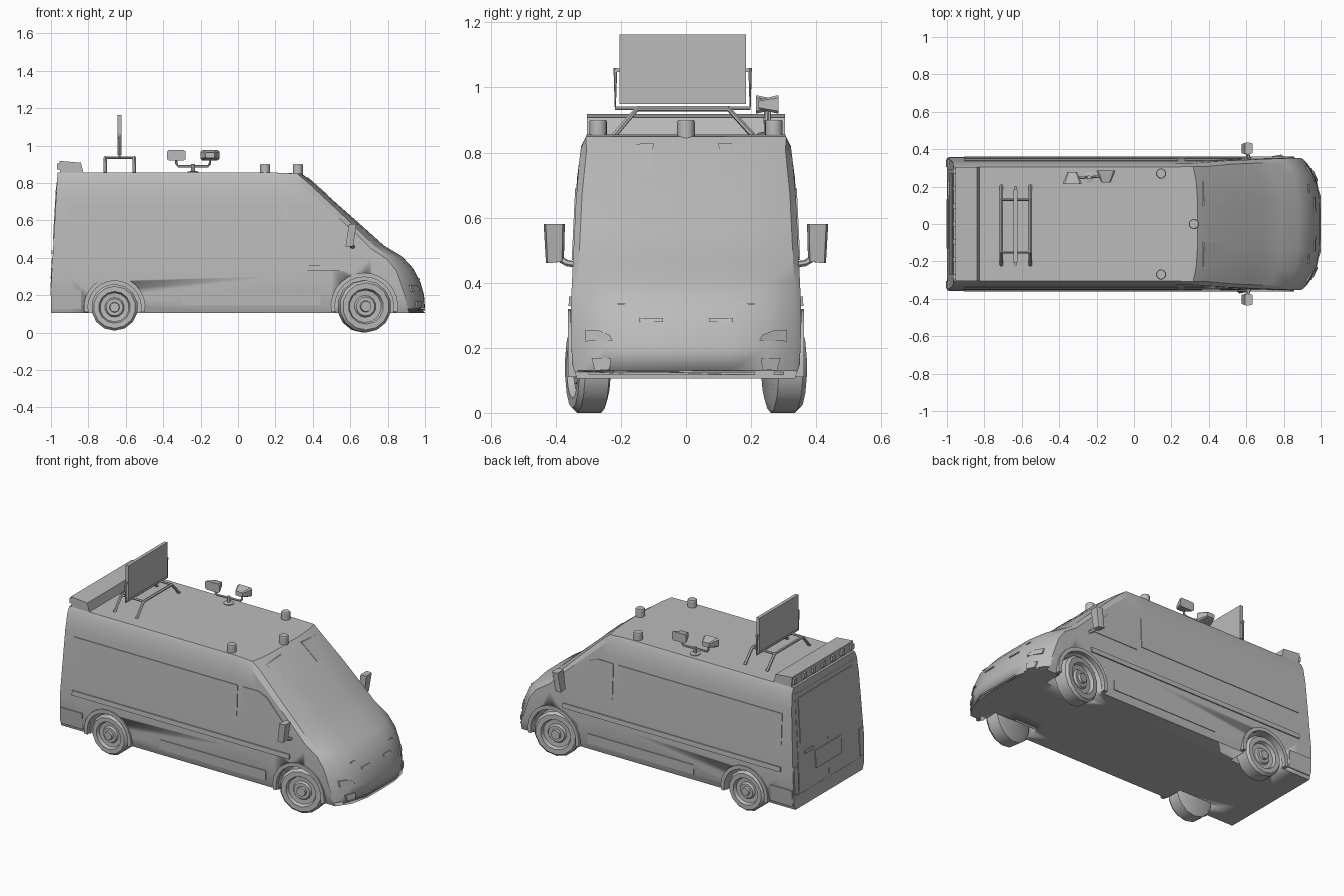
import bpy, bmesh, math
from mathutils import Vector, Matrix

cube = bpy.data.objects.get("Cube")
if cube:
    bpy.data.objects.remove(cube)

grey = bpy.data.materials.new("plain_grey")
grey.use_nodes = True
grey.diffuse_color = (0.5, 0.5, 0.5, 1)
grey.node_tree.nodes["Principled BSDF"].inputs["Base Color"].default_value = (0.5, 0.5, 0.5, 1)


def finish(bm, name, angle=30):
    bmesh.ops.recalc_face_normals(bm, faces=bm.faces)
    mesh = bpy.data.meshes.new(name)
    bm.to_mesh(mesh)
    bm.free()
    ob = bpy.data.objects.new(name, mesh)
    bpy.context.collection.objects.link(ob)
    mesh.materials.append(grey)
    bpy.ops.object.select_all(action='DESELECT')
    ob.select_set(True)
    bpy.context.view_layer.objects.active = ob
    bpy.ops.object.shade_smooth_by_angle(angle=math.radians(angle))
    return ob


def lookup(table, t):
    for (a, u), (b, v) in zip(table, table[1:]):
        if t <= b:
            return u + (v - u) * max(0, (t - a) / (b - a))
    return table[-1][1]


def loft(name, rings, angle=30):
    bm = bmesh.new()
    loops = [[bm.verts.new(p) for p in r] for r in rings]
    n = len(loops[0])
    for a, b in zip(loops, loops[1:]):
        for i in range(n):
            j = (i + 1) % n
            bm.faces.new((a[i], a[j], b[j], b[i]))
    bm.faces.new(loops[0])
    bm.faces.new(loops[-1])
    return finish(bm, name, angle)


def prism(name, pts, depth):
    d = Vector(depth)
    return loft(name, [pts, [Vector(p) + d for p in pts]])


def box(name, lo, hi):
    (a, b, c), (d, e, f) = lo, hi
    return prism(name, [(a, b, c), (d, b, c), (d, e, c), (a, e, c)], (0, 0, f - c))


def tube(name, path, r=0.007):
    pts = [Vector(p) for p in path]
    rings = []
    for i, p in enumerate(pts):
        t = (pts[min(i + 1, len(pts) - 1)] - pts[max(i - 1, 0)]).normalized()
        u = t.orthogonal().normalized() if not rings else (u - t * u.dot(t)).normalized()
        w = t.cross(u)
        rings.append([p + r * (u * math.cos(k * math.tau / 6) + w * math.sin(k * math.tau / 6))
                      for k in range(6)])
    return loft(name, rings)


def lathe(name, profile, matrix, sides=14):
    # Profile is (radius, height) about the local z axis
    return loft(name, [[matrix @ Vector((r * math.cos(k * math.tau / sides),
                                         r * math.sin(k * math.tau / sides), h))
                        for k in range(sides)] for r, h in profile])


# Body shape: half width by height, nose and tail outlines by height
WIDTH = [(.105, .335), (.15, .35), (.3, .355), (.45, .348), (.72, .335), (.82, .322), (.855, .305)]
NOSE = [(.13, 1), (.2, .995), (.27, .975), (.34, .94), (.405, .88), (.465, .78), (.84, .36)]
TAIL = [(.25, -1), (.855, -.965)]
# Stations: x, top height, sweep of the corners
STATIONS = [(-1, .855, 0), (-.9, .855, 0), (.2, .855, 0), (.34, .85, .04), (.4, .805, .05),
            (.55, .67, .05), (.68, .555, .06), (.78, .465, .07), (.88, .405, .08),
            (.94, .34, .09), (.975, .27, .1), (.995, .2, .1), (1, .13, .1)]
ACROSS = (.75, .4, 0, -.4, -.75)


def sweep(y, amount):
    return amount * (abs(y) / .35) ** 4


rings = []
for x, top, bow in STATIONS:
    half = []
    for knot, _ in WIDTH:
        z = .105 + (knot - .105) * (top - .105) / .75
        half.append((lookup(WIDTH, z), z))
    if top < .84:
        half[-1] = (half[-1][0] - .018, top)
    w0, w1 = half[0][0], half[-1][0]
    ring = half + [(f * w1, top) for f in ACROSS] + [(-y, z) for y, z in half[::-1]]
    ring += [(-f * w0, .105) for f in ACROSS]
    rings.append([((lookup(TAIL, z) if x == -1 else x - sweep(y, bow)), y, z) for y, z in ring])
body = loft("van_body", rings, 25)

# Wheel wells cut into the body
WHEELS = [("rear", -.66, .135, .125, 0, .30), ("front", .675, .14, .14, .18, .30)]
for s in (1, -1):
    for label, x, z, r, steer, y in WHEELS:
        m = Matrix.Translation((x, s * .22, z)) @ Matrix.Rotation(-s * math.pi / 2, 4, 'X')
        cutter = lathe("well_cutter", [(r + .018, 0), (r + .018, .3)], m, 24)
        cutter.hide_render = True
        mod = body.modifiers.new("well", 'BOOLEAN')
        mod.operation, mod.solver, mod.object = 'DIFFERENCE', 'EXACT', cutter
        bpy.context.view_layer.objects.active = body
        bpy.ops.object.modifier_apply(modifier=mod.name)
        bpy.data.objects.remove(cutter)


def side_plate(name, s, outline, out=.004):
    pts = [(x, s * (lookup(WIDTH, z) - .004), z) for x, z in outline]
    return prism(name, pts, (0, s * (.004 + out), 0))


def rect(a, b, c, d):
    return [(a, c), (b, c), (b, d), (a, d)]


for s in (1, -1):
    side = "left" if s > 0 else "right"
    # Wheels and flared arches
    for label, x, z, r, steer, y in WHEELS:
        m = (Matrix.Translation((x, s * y, z)) @ Matrix.Rotation(steer, 4, 'Z')
             @ Matrix.Rotation(-s * math.pi / 2, 4, 'X') @ Matrix.Rotation(math.pi / 2, 4, 'Z'))
        lathe(f"{label}_{side}_wheel",
              [(r * .8, -.05), (r, -.04), (r, .035), (r * .9, .05), (r * .68, .05), (r * .62, .03),
               (r * .42, .028), (r * .36, .04), (r * .22, .04), (r * .2, .055), (r * .1, .055)], m)
        ro, ri = r + .04, r + .017
        arc = [-.18 + (math.pi + .36) * k / 14 for k in range(15)]
        band = [(x + ro * math.cos(a), max(.11, z + ro * math.sin(a))) for a in arc]
        band += [(x + ri * math.cos(a), max(.11, z + ri * math.sin(a))) for a in arc[::-1]]
        prism(f"{label}_{side}_arch", [(px, s * .335, pz) for px, pz in band], (0, s * .027, 0))
    # Side panels, mouldings and door window
    side_plate(f"{side}_side_panel", s, rect(-.91, .235, .5, .69))
    side_plate(f"{side}_side_moulding", s, rect(-.91, .61, .328, .358), .007)
    side_plate(f"{side}_sill_panel", s, rect(-.3, .44, .148, .21))
    side_plate(f"{side}_rear_bumper_end", s, rect(-.99, -.84, .125, .23), .006)
    side_plate(f"{side}_door_window", s,
               [(.27, .47), (.27, .69), (.38, .69), (.44, .665), (.57, .53), (.58, .47)])
    # Door mirrors
    head = [(.375, .465), (.43, .46), (.437, .58), (.372, .58)]
    loft(f"{side}_mirror", [[(x + (z - .46) * .15, s * (.405 + (y - .405) * k), z) for y, z in head]
                            for x, k in ((.575, .9), (.59, 1), (.615, .8))])
    tube(f"{side}_mirror_arm", [(.62, s * .33, .455), (.61, s * .365, .46), (.6, s * .39, .475)], .01)


def front_plate(name, outline, out=.005):
    pts = []
    for y, z in outline:
        bow = .1 if z < .3 else .07
        pts.append((lookup(NOSE, z) - sweep(y, bow) - .004, y, z))
    return prism(name, pts, (.004 + out, 0, 0))


# Nose and windscreen details
for s in (1, -1):
    side = "left" if s > 0 else "right"
    front_plate(f"{side}_headlight", [(s * y, z) for y, z in
                ((.225, .222), (.31, .22), (.31, .254), (.27, .254), (.235, .24))])
    front_plate(f"{side}_fog_lamp", [(s * y, z) for y, z in
                ((.235, .133), (.28, .13), (.29, .168), (.23, .168))])
    front_plate(f"{side}_grille_slot", [(s * y, z) for y, z in rect(.07, .145, .28, .291)])
    front_plate(f"{side}_windscreen_visor", [(s * y, z) for y, z in
                ((.105, .735), (.235, .735), (.245, .82), (.1, .83))], .004)
front_plate("bonnet_seam", rect(-.21, .21, .333, .337), .002)
front_plate("lower_bumper_strip", [(-.3, .118), (-.15, .118), (.15, .118), (.3, .118),
                                   (.3, .126), (.15, .126), (-.15, .126), (-.3, .126)], .003)


def rear_plate(name, outline, out=.004):
    pts = [(lookup(TAIL, z) + .004, y, z) for y, z in outline]
    return prism(name, pts, (-.004 - out, 0, 0))


# Rear doors, lamps and bumper
for s in (1, -1):
    side = "left" if s > 0 else "right"
    rear_plate(f"{side}_tail_lamp", [(s * y, z) for y, z in rect(.305, .345, .2, .37)])
    rear_plate(f"{side}_rear_door", [(s * y, z) for y, z in rect(.003, .295, .21, .81)], .001)
rear_plate("rear_window_panel", rect(-.27, .27, .5, .78))
rear_plate("number_plate_panel", rect(-.13, .13, .29, .4))
rear_plate("door_handle", rect(.15, .23, .42, .44), .008)
rear_plate("rear_bumper", rect(-.335, .335, .12, .19), 0)

# Rear roof light bar
prism("rear_light_bar", [(-.95, -.305, .85), (-.955, -.305, .918), (-.84, -.305, .908),
                         (-.825, -.305, .85)], (0, .61, 0))
for k in range(7):
    y = -.285 + k * .095
    box(f"light_bar_lamp_{k + 1}", (-.967, y - .014, .872), (-.94, y + .014, .905))

# Roof beacons
for k, (x, y) in enumerate(((.145, .27), (.145, -.27), (.32, 0))):
    lathe(f"roof_beacon_{k + 1}", [(.027, .845), (.027, .895), (.024, .9)],
          Matrix.Translation((x, y, 0)), 16)

# Sign board on its tubular stand
box("sign_board", (-.643, -.205, .95), (-.622, .185, 1.163))
for x in (-.71, -.555):
    tube("stand_rail", [(x, -.22, .853), (x, -.15, .935), (x, .13, .935), (x, .205, .853)], .009)
for y in (-.15, .13):
    tube("stand_cross_rail", [(-.71, y, .935), (-.555, y, .935)])
tube("sign_bracket", [(-.633, -.217, 1.06), (-.633, -.217, .936),
                      (-.633, .197, .936), (-.633, .197, 1.06)], .006)
for y in (-.21, .19):
    box("sign_pivot", (-.638, y - .012, 1.048), (-.628, y + .012, 1.058))

# Twin floodlights on a short mast
lathe("floodlight_base", [(.03, .85), (.03, .86), (.01, .864), (.01, .9)],
      Matrix.Translation((-.24, .25, 0)), 12)
tube("floodlight_crossbar", [(-.33, .245, .905), (-.32, .245, .89), (-.16, .255, .89),
                             (-.15, .255, .905)])
for x, y, d in ((-.33, .245, -1), (-.15, .255, 1)):
    tube("floodlight_yoke", [(x, y, .9), (x, y, .93)], .006)
    loft("floodlight", [[(x + a * k, y + d * o, .948 + b * k) for a, b in
                         ((-.05, -.02), (-.04, -.028), (.04, -.028), (.05, -.02),
                          (.05, .02), (.04, .028), (-.04, .028), (-.05, .02))]
                        for o, k in ((-.032, .5), (.02, .95), (.03, 1))])
